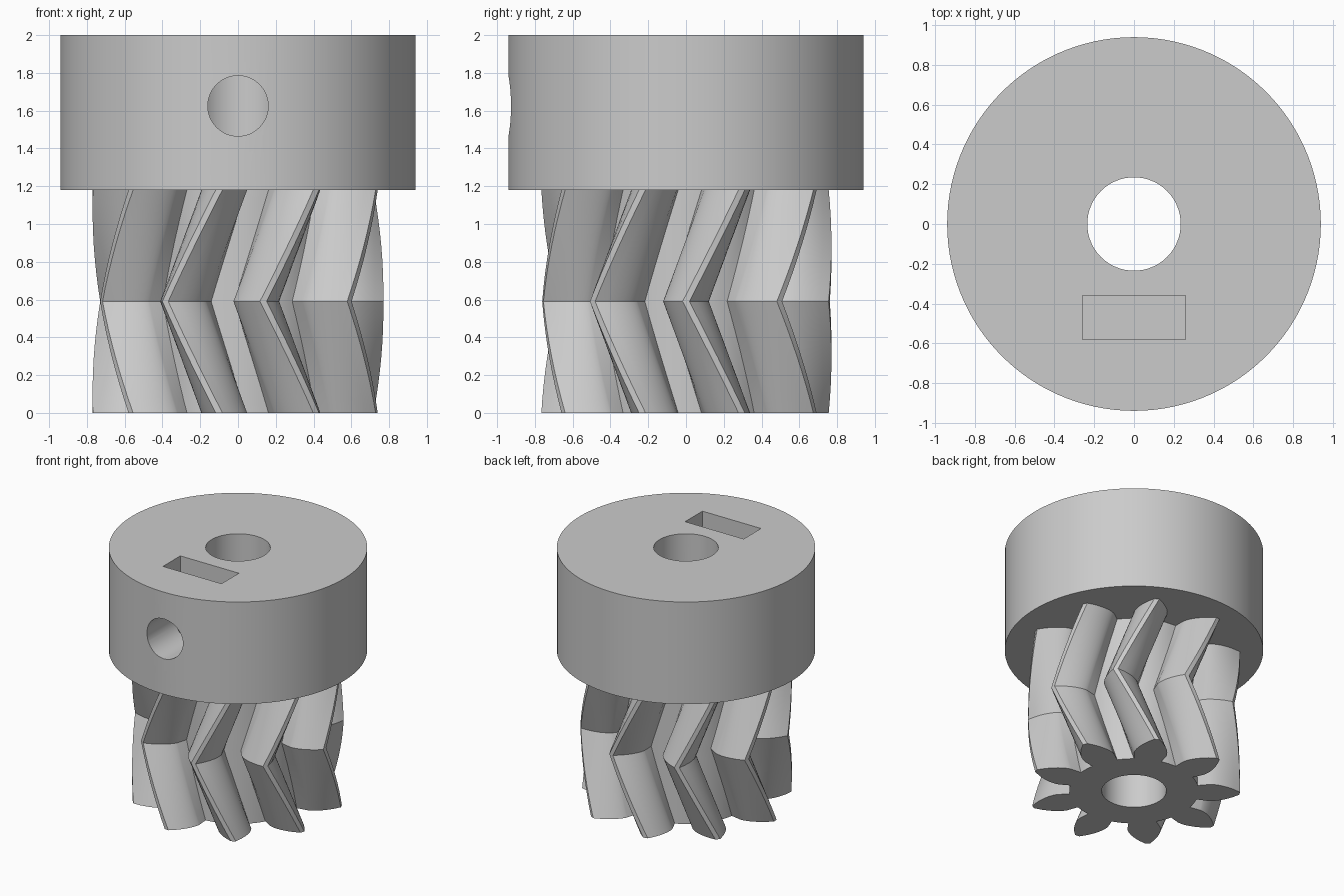
import bpy, bmesh
from math import sin, cos, tan, acos, radians, pi, sqrt

if "Cube" in bpy.data.objects:
    bpy.data.objects.remove(bpy.data.objects["Cube"])

TEETH = 9
R_OUT, R_BASE, R_ROOT = 0.77, 0.556, 0.471
PRESSURE = radians(28)
HALF_ANGLE = pi / (2 * TEETH) + tan(PRESSURE) - PRESSURE   # half tooth angle at base circle
GEAR_TOP, TOP = 1.18, 2.0
TWIST = radians(22.5)

grey = bpy.data.materials.new("plain_grey")
grey.diffuse_color = (0.6, 0.6, 0.6, 1)
grey.use_nodes = True
grey.node_tree.nodes["Principled BSDF"].inputs["Base Color"].default_value = grey.diffuse_color


def new_object(name, bm):
    bmesh.ops.recalc_face_normals(bm, faces=bm.faces[:])
    mesh = bpy.data.meshes.new(name)
    bm.to_mesh(mesh)
    bm.free()
    mesh.materials.append(grey)
    ob = bpy.data.objects.new(name, mesh)
    bpy.context.collection.objects.link(ob)
    return ob


def loft(name, layers):
    """Closed solid through matching rings of points."""
    bm = bmesh.new()
    rings = [[bm.verts.new(p) for p in layer] for layer in layers]
    n = len(rings[0])
    for a, b in zip(rings, rings[1:]):
        for i in range(n):
            j = (i + 1) % n
            bm.faces.new((a[i], a[j], b[j], b[i]))
    bm.faces.new(rings[0][::-1])
    bm.faces.new(rings[-1])
    return new_object(name, bm)


def cylinder(name, r, z0, z1, n=96):
    ring = [(r * cos(2 * pi * i / n), r * sin(2 * pi * i / n)) for i in range(n)]
    return loft(name, [[(x, y, z) for x, y in ring] for z in (z0, z1)])


def cut(ob, cutters):
    bpy.context.view_layer.objects.active = ob
    for c in cutters:
        mod = ob.modifiers.new("cut", 'BOOLEAN')
        mod.operation, mod.solver, mod.object = 'DIFFERENCE', 'EXACT', c
        bpy.ops.object.modifier_apply(modifier=mod.name)


def smooth(ob):
    bpy.ops.object.select_all(action='DESELECT')
    ob.select_set(True)
    bpy.context.view_layer.objects.active = ob
    bpy.ops.object.shade_smooth_by_angle(angle=radians(25))


# Involute tooth outline as (radius, angle): radial foot, curved flank, narrow tip
flank = [(R_ROOT, HALF_ANGLE)]
for i in range(8):
    r = R_BASE + (R_OUT - R_BASE) * (i / 7) ** 1.5
    a = acos(min(1, R_BASE / r))
    flank.append((r, HALF_ANGLE - (tan(a) - a)))
tooth = [(r, -a) for r, a in flank] + [(r, a) for r, a in reversed(flank)]
pitch = 2 * pi / TEETH
gap = pitch - 2 * HALF_ANGLE
tooth += [(R_ROOT, HALF_ANGLE + gap * k / 4) for k in (1, 2, 3)]
outline = [(r, a + pitch * t) for t in range(TEETH) for r, a in tooth]

# Herringbone gear: twist runs back to the middle, then out again
STEPS = 8
layers = []
for s in range(2 * STEPS + 1):
    turn = TWIST * abs(s - STEPS) / STEPS
    z = GEAR_TOP * s / (2 * STEPS)
    layers.append([(r * cos(a + turn), r * sin(a + turn), z) for r, a in outline])
gear = loft("herringbone_gear", layers)

# Hub
hub = cylinder("hub", 0.94, GEAR_TOP, TOP, 120)

# Cutters: shaft bore, set screw hole, nut slot
bore = cylinder("bore_cutter", 0.235, -0.5, 2.5, 64)
screw = cylinder("screw_cutter", 0.16, 0, 1.2, 48)
screw.rotation_euler = (pi / 2, 0, 0)
screw.location = (0, 0, 1.625)
slot = loft("slot_cutter", [[(-0.26, -0.58, z), (0.26, -0.58, z), (0.26, -0.36, z), (-0.26, -0.36, z)]
                            for z in (1.38, 2.2)])
bpy.context.view_layer.update()
cut(gear, [bore])
cut(hub, [bore, screw, slot])
for c in (bore, screw, slot):
    bpy.data.objects.remove(c)
for ob in (gear, hub):
    smooth(ob)
